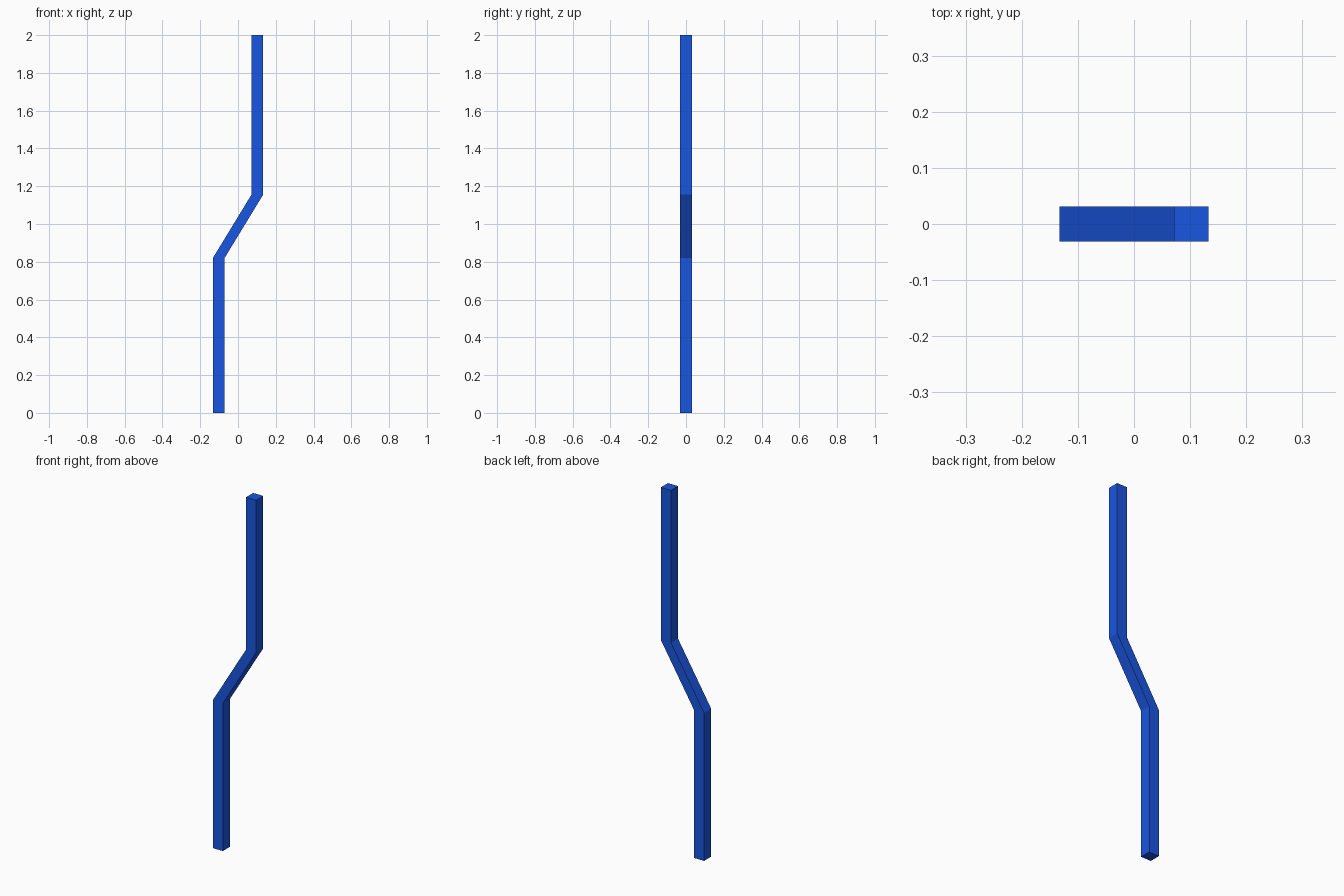
import bpy, bmesh

if "Cube" in bpy.data.objects:
    bpy.data.objects.remove(bpy.data.objects["Cube"])

HALF = 0.031  # half width of the square bar

# Centre line of the bar in x and z: lower post, slanted jog, upper post
PATH = [(-0.102, 0.0), (-0.102, 0.82), (0.102, 1.155), (0.102, 2.0)]


def square_ring(bm, x, z):
    corners = [(-1, -1), (1, -1), (1, 1), (-1, 1)]
    return [bm.verts.new((x + sx * HALF, sy * HALF, z)) for sx, sy in corners]


# Loft level square sections along the path
bm = bmesh.new()
rings = [square_ring(bm, x, z) for x, z in PATH]
for low, high in zip(rings, rings[1:]):
    for i in range(4):
        j = (i + 1) % 4
        bm.faces.new((low[i], low[j], high[j], high[i]))

# End caps
bm.faces.new(rings[0][::-1])
bm.faces.new(rings[-1])
bmesh.ops.recalc_face_normals(bm, faces=bm.faces)

mesh = bpy.data.meshes.new("offset_bar")
bm.to_mesh(mesh)
bm.free()
bar = bpy.data.objects.new("offset_bar", mesh)
bpy.context.collection.objects.link(bar)

# Blue paint
blue = bpy.data.materials.new("blue_paint")
blue.diffuse_color = (0.01, 0.093, 0.75, 1.0)
blue.use_nodes = True
blue.node_tree.nodes["Principled BSDF"].inputs["Base Color"].default_value = blue.diffuse_color
mesh.materials.append(blue)
